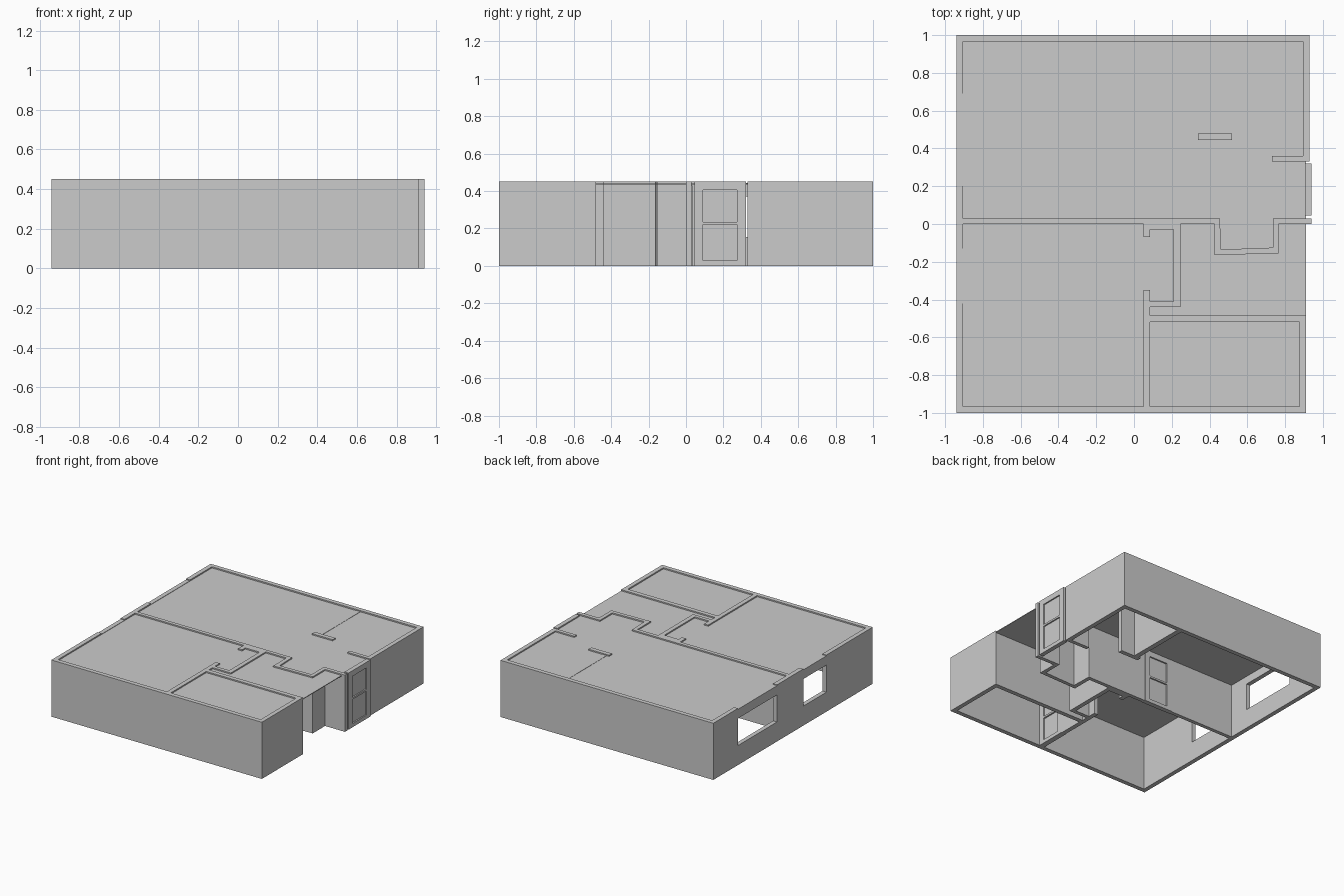
import bpy, bmesh

if "Cube" in bpy.data.objects:
    bpy.data.objects.remove(bpy.data.objects["Cube"])

H = 0.45      # wall height
CEIL = 0.44   # top of ceiling panel


def finish(name, bm):
    bmesh.ops.recalc_face_normals(bm, faces=bm.faces)
    me = bpy.data.meshes.new(name)
    bm.to_mesh(me)
    bm.free()
    ob = bpy.data.objects.new(name, me)
    bpy.context.collection.objects.link(ob)
    return ob


def add_box(bm, x0, x1, y0, y1, z0, z1):
    vs = bmesh.ops.create_cube(bm, size=1)["verts"]
    for v in vs:
        v.co.x = x1 if v.co.x > 0 else x0
        v.co.y = y1 if v.co.y > 0 else y0
        v.co.z = z1 if v.co.z > 0 else z0


def boxes(name, *dims):
    bm = bmesh.new()
    for d in dims:
        add_box(bm, *d)
    return finish(name, bm)


def outline(name, pts, z0=0.0, z1=H):
    """Extrude a plan outline upward."""
    bm = bmesh.new()
    f = bm.faces.new([bm.verts.new((x, y, z0)) for x, y in pts])
    up = bmesh.ops.extrude_face_region(bm, geom=[f])["geom"]
    for v in up:
        if isinstance(v, bmesh.types.BMVert):
            v.co.z = z1
    return finish(name, bm)


def door(name, axis, u0, u1, d0, d1, top):
    """Two-panel door: stiles and rails around thinner panels."""
    m, r = (u1 - u0) * 0.17, (d1 - d0) * 0.3
    parts = [(u0, u0 + m, d0, d1, 0, top), (u1 - m, u1, d0, d1, 0, top)]
    k = top / 0.45
    for z0, z1 in ((0, 0.03), (0.22, 0.235), (0.405, 0.45)):
        parts.append((u0 + m, u1 - m, d0, d1, z0 * k, z1 * k))
    for z0, z1 in ((0.03, 0.22), (0.235, 0.405)):
        parts.append((u0 + m, u1 - m, d0 + r, d1 - r, z0 * k, z1 * k))
    if axis == "y":
        parts = [(c, d, a, b, e, f) for a, b, c, d, e, f in parts]
    return boxes(name, *parts)


# Left wall with two window openings
L0, L1 = -0.94, -0.905
W0, W1 = 0.155, 0.37
boxes("left_wall",
      (L0, L1, 0.69, 1, 0, H), (L0, L1, -0.13, 0.20, 0, H), (L0, L1, -1, -0.42, 0, H),
      *[(L0, L1, a, b, z0, z1) for a, b in ((0.20, 0.69), (-0.42, -0.13))
        for z0, z1 in ((0, W0), (W1, CEIL + 0.003))])

# Back and right walls with the return beside the entry
outline("back_and_right_wall", [
    (L1, 1), (L1, 0.965), (0.895, 0.965), (0.895, 0.36), (0.73, 0.36),
    (0.73, 0.33), (0.93, 0.33), (0.93, 1)])

# Middle wall, with a door opening, continuing around the alcove
boxes("middle_wall",
      (L1, -0.33, 0, 0.03, 0, H), (-0.33, -0.08, 0, 0.03, 0.43, H))
outline("alcove_wall", [
    (-0.08, 0), (0.425, 0), (0.425, -0.165), (0.765, -0.155), (0.765, 0),
    (0.94, 0), (0.94, 0.03), (0.735, 0.03), (0.735, -0.125), (0.46, -0.135),
    (0.455, 0.03), (-0.08, 0.03)])

# Closet walls
outline("closet_wall", [
    (0.05, 0), (0.05, -0.07), (0.085, -0.07), (0.085, -0.03), (0.21, -0.03),
    (0.21, -0.41), (0.085, -0.41), (0.085, -0.35), (0.05, -0.35), (0.05, -0.485),
    (0.085, -0.485), (0.085, -0.44), (0.245, -0.44), (0.245, 0)])

# Front wall and corner room, with a door opening in its side wall
boxes("front_wall", (L1, 0.91, -1, -0.965, 0, H))
boxes("corner_room_wall",
      (0.05, 0.91, -0.52, -0.485, 0, H), (0.875, 0.91, -0.965, -0.52, 0, H),
      (0.05, 0.085, -0.72, -0.52, 0, H), (0.05, 0.085, -0.965, -0.72, 0.43, H))

# Partition of the back room
boxes("partition", (0.34, 0.52, 0.445, 0.48, 0, H))
boxes("partition_side", (0.36, 0.40, 0.48, 0.965, 0, CEIL + 0.002))

# Doors
door("entry_door", "y", 0.045, 0.32, 0.905, 0.94, H)
door("middle_door", "x", -0.33, -0.08, -0.004, 0.034, 0.43)
door("corner_room_door", "y", -0.965, -0.72, 0.046, 0.089, 0.43)

# Ceiling just below the wall tops
outline("ceiling", [
    (-0.93, -0.99), (0.90, -0.99), (0.90, -0.49), (0.91, -0.49), (0.91, 0.34),
    (0.92, 0.34), (0.92, 0.99), (-0.93, 0.99)], 0.434, CEIL)
